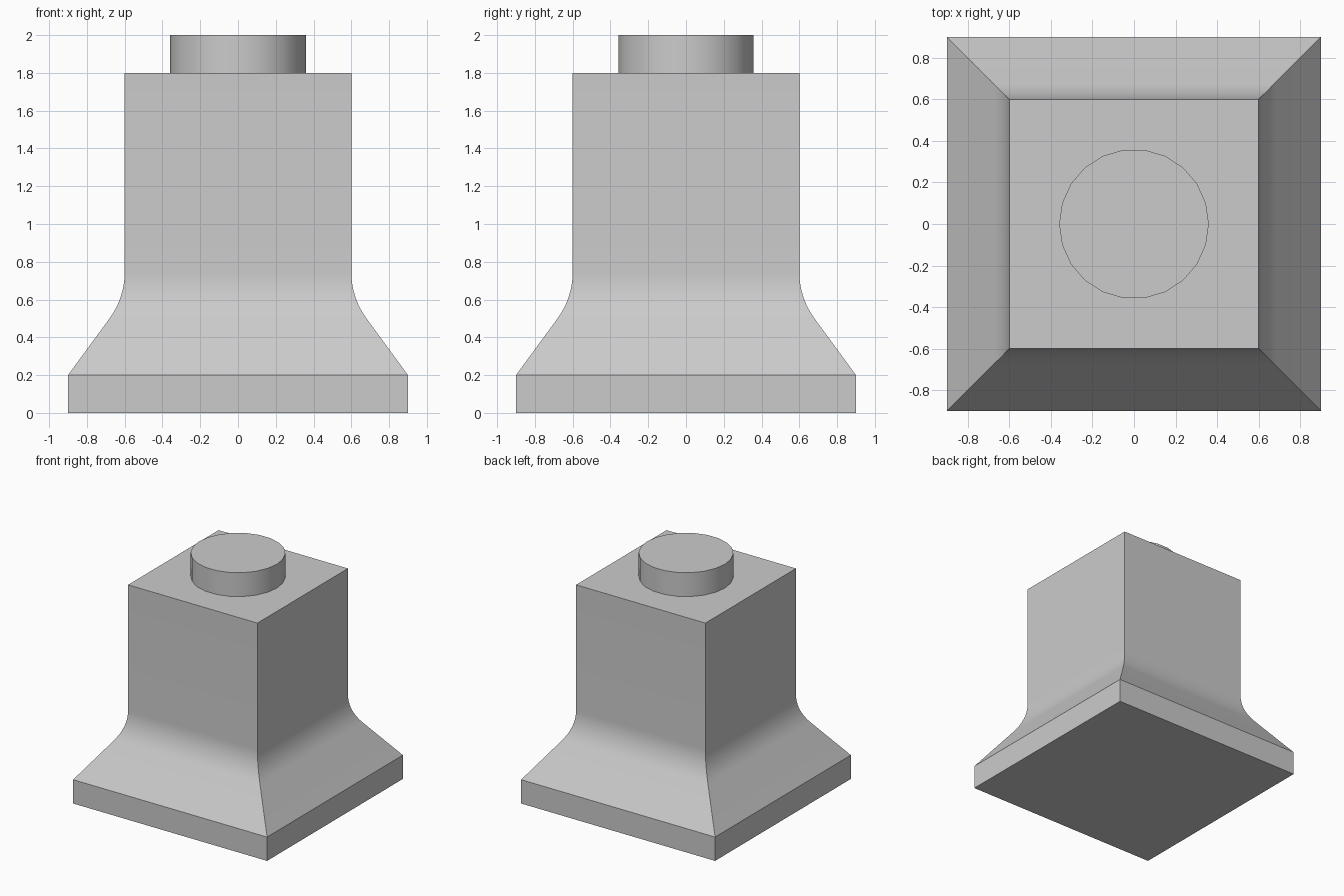
import bpy, bmesh
from math import sin, cos, tan, pi, atan2, radians, hypot

if "Cube" in bpy.data.objects:
    bpy.data.objects.remove(bpy.data.objects["Cube"])

grey = bpy.data.materials.new("plain_grey")
grey.use_nodes = True
colour = (0.6, 0.6, 0.6, 1)
grey.diffuse_color = colour
grey.node_tree.nodes["Principled BSDF"].inputs["Base Color"].default_value = colour


def stack(name, outline, profile):
    """Sweep a unit outline up through (scale, height) levels and cap both ends."""
    bm = bmesh.new()
    rings = [[bm.verts.new((x * s, y * s, z)) for x, y in outline] for s, z in profile]
    n = len(outline)
    for low, high in zip(rings, rings[1:]):
        for i in range(n):
            j = (i + 1) % n
            bm.faces.new((low[i], low[j], high[j], high[i]))
    bm.faces.new(rings[0][::-1])
    bm.faces.new(rings[-1])
    mesh = bpy.data.meshes.new(name)
    bm.to_mesh(mesh)
    bm.free()
    mesh.materials.append(grey)
    obj = bpy.data.objects.new(name, mesh)
    bpy.context.collection.objects.link(obj)
    bpy.ops.object.select_all(action="DESELECT")
    obj.select_set(True)
    bpy.context.view_layer.objects.active = obj
    bpy.ops.object.shade_smooth_by_angle(angle=radians(30))
    return obj


# Flared square body: plinth, straight slope, fillet into the upright block
base, neck, foot = 0.9, 0.6, 0.2
bend_x, bend_z = 0.68, 0.5
lean = atan2(base - bend_x, bend_z - foot)
corner_z = foot + (base - neck) / tan(lean)
tangent = hypot(bend_x - neck, corner_z - bend_z)
radius = tangent / tan(lean / 2)
steps = 8
fillet = []
for i in range(steps + 1):
    a = lean * (1 - i / steps)
    fillet.append((neck + radius * (1 - cos(a)), corner_z + tangent - radius * sin(a)))
square = [(-1, -1), (1, -1), (1, 1), (-1, 1)]
stack("flared_body", square, [(base, 0), (base, foot), *fillet, (neck, 1.8)])

# Round stud on top
sides = 22
circle = [(cos(2 * pi * i / sides), sin(2 * pi * i / sides)) for i in range(sides)]
stack("top_stud", circle, [(0.36, 1.8), (0.36, 2)])
